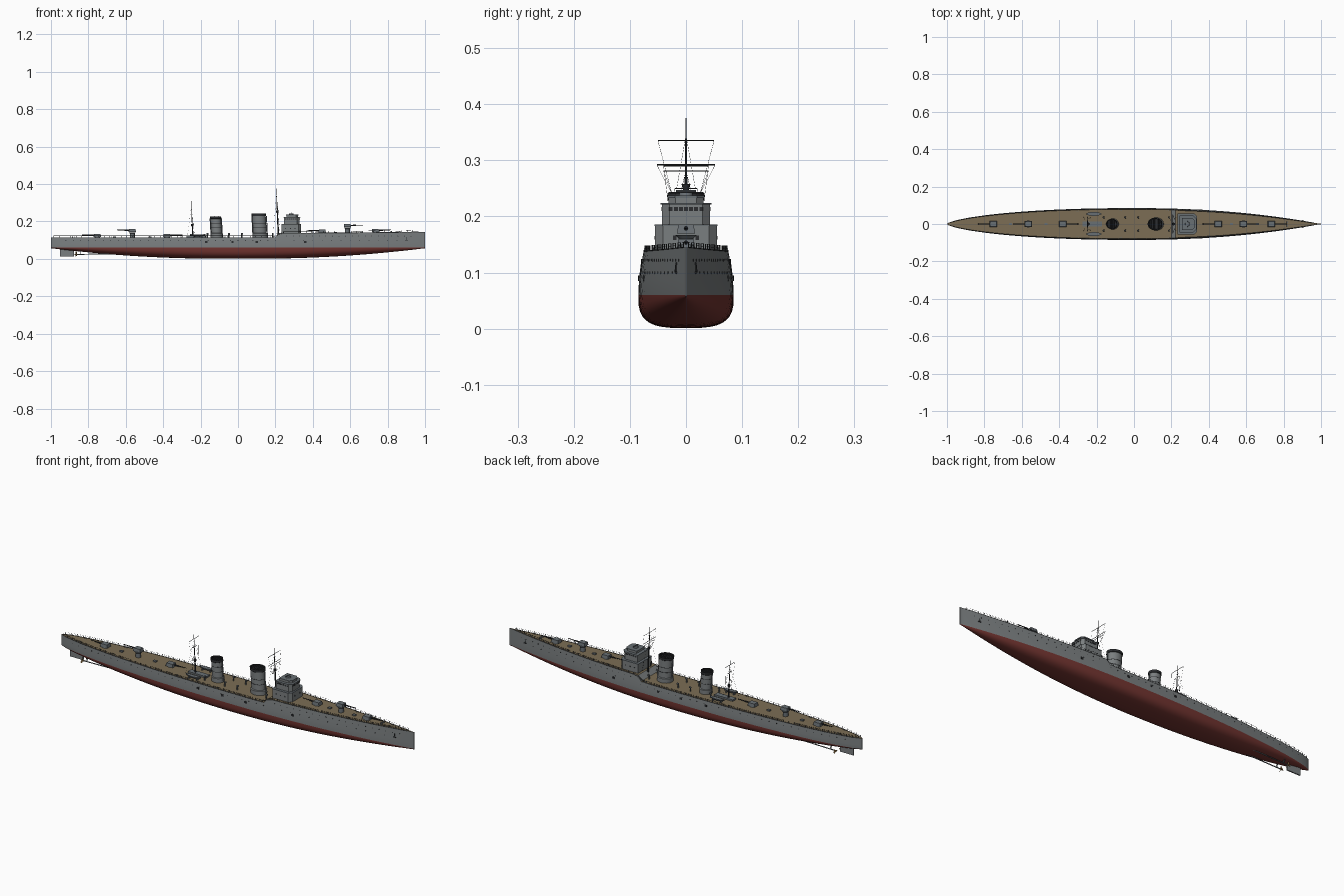
import bpy, bmesh, math
from mathutils import Vector, Matrix

if "Cube" in bpy.data.objects:
    bpy.data.objects.remove(bpy.data.objects["Cube"])

def mat(name, r, g, b):
    m = bpy.data.materials.new(name)
    m.diffuse_color = (r, g, b, 1)
    m.use_nodes = True
    m.node_tree.nodes["Principled BSDF"].inputs["Base Color"].default_value = m.diffuse_color
    return m

GREY = mat("hull grey", .195, .21, .215)
RED = mat("bottom red", .17, .035, .03)
DECK = mat("deck tan", .2, .155, .09)
STEEL = mat("fittings grey", .14, .16, .175)
DARK = mat("dark metal", .025, .027, .03)
BRONZE = mat("bronze", .25, .15, .05)
WL = .06  # waterline height

# ---------- helpers ----------
def finish(name, bm, *mats, smooth=True):
    bmesh.ops.recalc_face_normals(bm, faces=bm.faces)
    me = bpy.data.meshes.new(name)
    bm.to_mesh(me)
    bm.free()
    for m in mats:
        me.materials.append(m)
    ob = bpy.data.objects.new(name, me)
    bpy.context.collection.objects.link(ob)
    if smooth:
        bpy.ops.object.select_all(action='DESELECT')
        ob.select_set(True)
        bpy.context.view_layer.objects.active = ob
        bpy.ops.object.shade_smooth_by_angle(angle=math.radians(35))
    return ob

def box(bm, x0, x1, y0, y1, z0, z1, taper=1.0):
    v = bmesh.ops.create_cube(bm, size=1)['verts']
    for p in v:
        s = taper if p.co.z > 0 else 1
        p.co = Vector(((x0 + x1) / 2 + p.co.x * (x1 - x0) * s,
                       (y0 + y1) / 2 + p.co.y * (y1 - y0) * s, z1 if p.co.z > 0 else z0))

def tube(bm, a, b, r0, r1=None, seg=8):
    a, b = Vector(a), Vector(b)
    d = b - a
    m = Matrix.Translation((a + b) / 2) @ d.to_track_quat('Z', 'Y').to_matrix().to_4x4()
    bmesh.ops.create_cone(bm, cap_ends=True, segments=seg, radius1=r0,
                          radius2=r0 if r1 is None else r1, depth=d.length, matrix=m)

def loft(bm, rings, caps=True):
    vs = [[bm.verts.new(p) for p in r] for r in rings]
    n = len(vs[0])
    for a, b in zip(vs, vs[1:]):
        for i in range(n):
            bm.faces.new((a[i], a[(i + 1) % n], b[(i + 1) % n], b[i]))
    if caps:
        bm.faces.new(vs[0])
        bm.faces.new(vs[-1])

# ---------- hull form ----------
def keel(x):
    return .001 + .056 * max(0, (abs(x) - .1) / .9) ** 2

def deck(x):
    if x < .2: return .114
    if x < .222: return .114 + .024 * (x - .2) / .022
    return .138 + .007 * ((x - .222) / .778) ** 2

def beam(x):
    return max(.0015, .085 * max(0, 1 - abs(x) ** 2.2) ** (1 if x > 0 else .65))

def side(x, z):
    return beam(x) * (1 - .09 * ((z - WL) / .08) ** 1.5)

def section(x):
    k, d, b = keel(x), deck(x), beam(x)
    n = 3.2 - 1.2 * abs(x)
    half = []
    for i in range(1, 10):
        a = math.pi / 2 * i / 9
        half.append((b * math.sin(a) ** (2 / n), WL - (WL - k) * max(0, math.cos(a)) ** (2 / n)))
    half[-1] = (b, WL)
    for i in range(1, 4):
        z = WL + (d - WL) * i / 3
        half.append((side(x, z), z))
    return [(x, -y, z) for y, z in reversed(half)] + [(x, 0, k)] + [(x, y, z) for y, z in half]

xs = sorted({round(-math.cos(math.pi * i / 56), 4) for i in range(57)} | {.2, .222})
bm = bmesh.new()
loft(bm, [section(x) for x in xs])
bmesh.ops.recalc_face_normals(bm, faces=bm.faces)
for f in bm.faces:
    c = f.calc_center_median()
    f.material_index = 1 if c.z < WL and abs(f.normal.x) < .999 else 2 if f.normal.z > .9 and c.z > .1 else 0
finish("hull", bm, GREY, RED, DECK)

# ---------- guard rails along both deck edges ----------
bm = bmesh.new()
rx = [-.985 + .03 * i for i in range(66)]
for s in (-1, 1):
    pts = [Vector((x, s * (side(x, deck(x)) - .001), deck(x))) for x in rx]
    for p in pts:
        box(bm, p.x - .0008, p.x + .0008, p.y - .0008, p.y + .0008, p.z, p.z + .01)
    for a, b in zip(pts, pts[1:]):
        tube(bm, a, b, .0013, seg=4)
        for h in (.005, .0095):
            tube(bm, a + Vector((0, 0, h)), b + Vector((0, 0, h)), .0003, seg=3)
finish("guard_rails", bm, DARK, smooth=False)

# ---------- portholes, side ports and anchors ----------
bm = bmesh.new()
for s in (-1, 1):
    for row, x0, x1, step in ((.098, -.92, .2, .04), (.122, .26, .94, .035), (.1, .3, .9, .05)):
        for i in range(int((x1 - x0) / step) + 1):
            x = x0 + i * step
            y = s * side(x, row)
            tube(bm, (x, y - s * .002, row), (x, y + s * .0006, row), .0022, seg=8)
    for x in (-.17, -.03, .1, .36):
        y = s * side(x, .09)
        box(bm, x - .006, x + .006, y - .002, y + .002, .085, .095)
finish("portholes", bm, DARK)
bm = bmesh.new()
for s in (-1, 1):
    y = s * side(.9, .11)
    tube(bm, (.9, y, .118), (.9, y + s * .002, .1), .0018)
    box(bm, .892, .908, y - .003, y + .003, .098, .102)
finish("anchors", bm, DARK)

# ---------- rudder, shafts, propellers ----------
bm = bmesh.new()
box(bm, -.952, -.877, -.003, .003, .014, .056)
tube(bm, (-.91, 0, .05), (-.91, 0, .07), .004)
finish("rudder", bm, GREY)
bm, pb = bmesh.new(), bmesh.new()
for s in (-1, 1):
    y = s * .024
    tube(bm, (-.86, y, .024), (-.6, y, .028), .0025)
    for e in (-.008, .012):
        tube(bm, (-.84, y, .024), (-.84, y + e, .058), .0015, seg=5)
    tube(pb, (-.874, y, .024), (-.858, y, .024), .002, .0035)
    for i in range(3):
        a = i * math.tau / 3 + math.pi / 2
        v = bmesh.ops.create_cube(pb, size=1)['verts']
        bmesh.ops.transform(pb, verts=v, matrix=Matrix.Translation((-.865, y, .024)) @ Matrix.Rotation(a, 4, 'X')
            @ Matrix.Translation((0, .008, 0)) @ Matrix.Rotation(.6, 4, 'Y') @ Matrix.Diagonal((.0015, .013, .008, 1)))
finish("propeller_shafts", bm, STEEL)
finish("propellers", pb, BRONZE)

# ---------- bridge ----------
def chamfered(bm, x0, x1, y, z0, z1, c):
    o = [(x0, -y), (x1 - c, -y), (x1, -y + c), (x1, y - c), (x1 - c, y), (x0, y)]
    loft(bm, [[(px, py, z) for px, py in o] for z in (z0, z1)])

bm = bmesh.new()
chamfered(bm, .233, .337, .055, .136, .184, .014)
chamfered(bm, .245, .33, .043, .184, .222, .014)
chamfered(bm, .258, .322, .031, .222, .234, .012)
finish("bridge", bm, GREY)
bm = bmesh.new()
chamfered(bm, .232, .338, .056, .1825, .1855, .0145)
chamfered(bm, .242, .333, .0455, .221, .224, .015)
chamfered(bm, .256, .324, .033, .233, .237, .013)
finish("bridge_decks", bm, STEEL)
bm = bmesh.new()
for i in range(7):
    y = -.027 + .009 * i
    box(bm, .3295, .331, y - .0033, y + .0033, .21, .217)
for s in (-1, 1):
    for i in range(6):
        x = .255 + .011 * i
        box(bm, x - .004, x + .004, s * .043 - .0008, s * .043 + .0008, .21, .217)
    for x in (.255, .28, .305):
        tube(bm, (x, s * .054, .162), (x, s * .0557, .162), .003)
    box(bm, .336, .3378, s * .02 - .003, s * .02 + .003, .158, .166)
finish("bridge_windows", bm, DARK)
bm = bmesh.new()
tube(bm, (.285, 0, .236), (.285, 0, .243), .013, .011, 12)
tube(bm, (.285, -.018, .245), (.285, .018, .245), .002)
finish("rangefinder", bm, STEEL)

# ---------- funnels: raked oval shells with dark caps ----------
def funnel(name, x, rx, ry, top):
    def ring(k, z):
        cx = x - .06 * (z - .114)
        return [(cx + k * rx * math.cos(a), k * ry * math.sin(a), z)
                for a in (i * math.tau / 28 for i in range(28))]
    bm = bmesh.new()
    loft(bm, [ring(1.12, .112), ring(1.12, .135), ring(1, .138), ring(1, top - .014)])
    finish(name, bm, GREY)
    bm = bmesh.new()
    loft(bm, [ring(1, top - .014), ring(1.07, top - .012), ring(1.07, top), ring(.94, top), ring(.9, top - .01)])
    for i in range(-3, 4):   # grating bars
        w = ry * math.sqrt(1 - (i / 4) ** 2)
        cx = x - .06 * (top - .114) + i * rx / 4
        tube(bm, (cx, -w, top), (cx, w, top), .0012, seg=4)
    for z in (.165, .19):
        loft(bm, [ring(1.0, z), ring(1.025, z), ring(1.025, z + .002), ring(1.0, z + .002)], caps=False)
    finish(name + "_cap", bm, DARK)
    bm = bmesh.new()
    for e in (-1, 1):
        tube(bm, (x + e * rx * 1.08, 0, .114), (x + e * rx * 1.08 - .006, 0, top - .012), .0025)
    finish(name + "_steam_pipes", bm, STEEL)

funnel("fore_funnel", .119, .036, .031, .242)
funnel("aft_funnel", -.113, .028, .026, .227)

# ---------- guns ----------
def gun(name, x, d, lift):
    z = deck(x) + lift
    bm = bmesh.new()
    if lift:
        tube(bm, (x, 0, deck(x) - .002), (x, 0, z - .004), .013, .013, 16)
        tube(bm, (x, 0, z - .006), (x, 0, z), .013, .019, 16)
    else:
        tube(bm, (x, 0, z - .002), (x, 0, z + .004), .017, .014, 16)
    box(bm, x - .02, x + .02, -.016, .016, z + .003, z + .019, .85)
    finish(name, bm, STEEL)
    bm = bmesh.new()
    tube(bm, (x + d * .016, 0, z + .012), (x + d * .045, 0, z + .013), .0035)
    tube(bm, (x + d * .04, 0, z + .013), (x + d * .083, 0, z + .014), .0024, .0018)
    finish(name + "_barrel", bm, DARK)

for i, g in enumerate(((.735, 1, 0), (.585, 1, .027), (.45, -1, 0), (-.38, 1, 0), (-.565, -1, .027), (-.752, -1, 0))):
    gun("gun_%d" % (i + 1), *g)

# ---------- masts, yards and rigging ----------
def mast(name, x, top, yards, nest):
    bm, rig = bmesh.new(), bmesh.new()
    at = lambda z: x - .05 * (z - .114)
    tube(bm, (x, 0, .112), (at(nest), 0, nest), .0042, .003)
    tube(bm, (at(nest), 0, nest), (at(top), 0, top), .0025, .0008)
    tube(bm, (at(nest), 0, nest - .004), (at(nest), 0, nest + .008), .005, .008, 12)
    for z, w in yards:
        tube(bm, (at(z), -w, z), (at(z), w, z), .001, seg=5)
        for s in (-1, 1):
            tube(rig, (at(z), s * w, z), (x, s * .025, nest - .01), .0003, seg=3)
    for s in (-1, 1):
        for e in (-.03, .01):
            tube(rig, (at(top - .03), 0, top - .03), (x + e, s * .04, .116), .0003, seg=3)
    finish(name, bm, DARK)
    finish(name + "_rigging", rig, DARK, smooth=False)

mast("foremast", .217, .375, ((.335, .05), (.292, .052), (.281, .04)), .25)
mast("mainmast", -.241, .312, ((.29, .04), (.25, .02)), .178)

# ---------- boats on cradles ----------
for s, nm in ((-1, "starboard_boat"), (1, "port_boat")):
    bm = bmesh.new()
    rings = []
    for i in range(11):
        u = -1 + i / 5
        w = .0105 * max(.05, 1 - u * u) ** .6
        rings.append([(-.215 + .041 * u, s * .054 + w * math.cos(a),
                       .13 + .003 * u * u + .011 * (1 - .4 * u * u) * math.sin(a))
                      for a in (math.pi + j * math.pi / 8 for j in range(9))])
    loft(bm, rings)
    for e in (-.022, .022):
        box(bm, -.217 + e, -.213 + e, s * .054 - .008, s * .054 + .008, .112, .124)
    finish(nm, bm, STEEL)

# ---------- deck fittings: hatches, vents, bollards, capstans ----------
bm = bmesh.new()
box(bm, -.275, -.17, -.014, .014, .112, .122)
for x in (-.66, -.47, .52, .66):
    box(bm, x - .008, x + .008, -.006, .006, deck(x) - .001, deck(x) + .006)
for s in (-1, 1):
    for x in (-.05, .02, .185, -.165):
        tube(bm, (x, s * .035, .112), (x, s * .035, .132), .0035)
        tube(bm, (x - .003, s * .035, .134), (x + .006, s * .035, .134), .0035, .005)
    for x in (-.88, -.67, -.3, -.07, .18, .4, .65, .87):
        y = s * (side(x, deck(x)) - .008)
        for e in (-.005, .005):
            tube(bm, (x + e, y, deck(x) - .001), (x + e, y, deck(x) + .006), .002)
    tube(bm, (.82, s * .009, deck(.82) - .001), (.82, s * .009, deck(.82) + .008), .005, .004, 10)
finish("deck_fittings", bm, STEEL)
